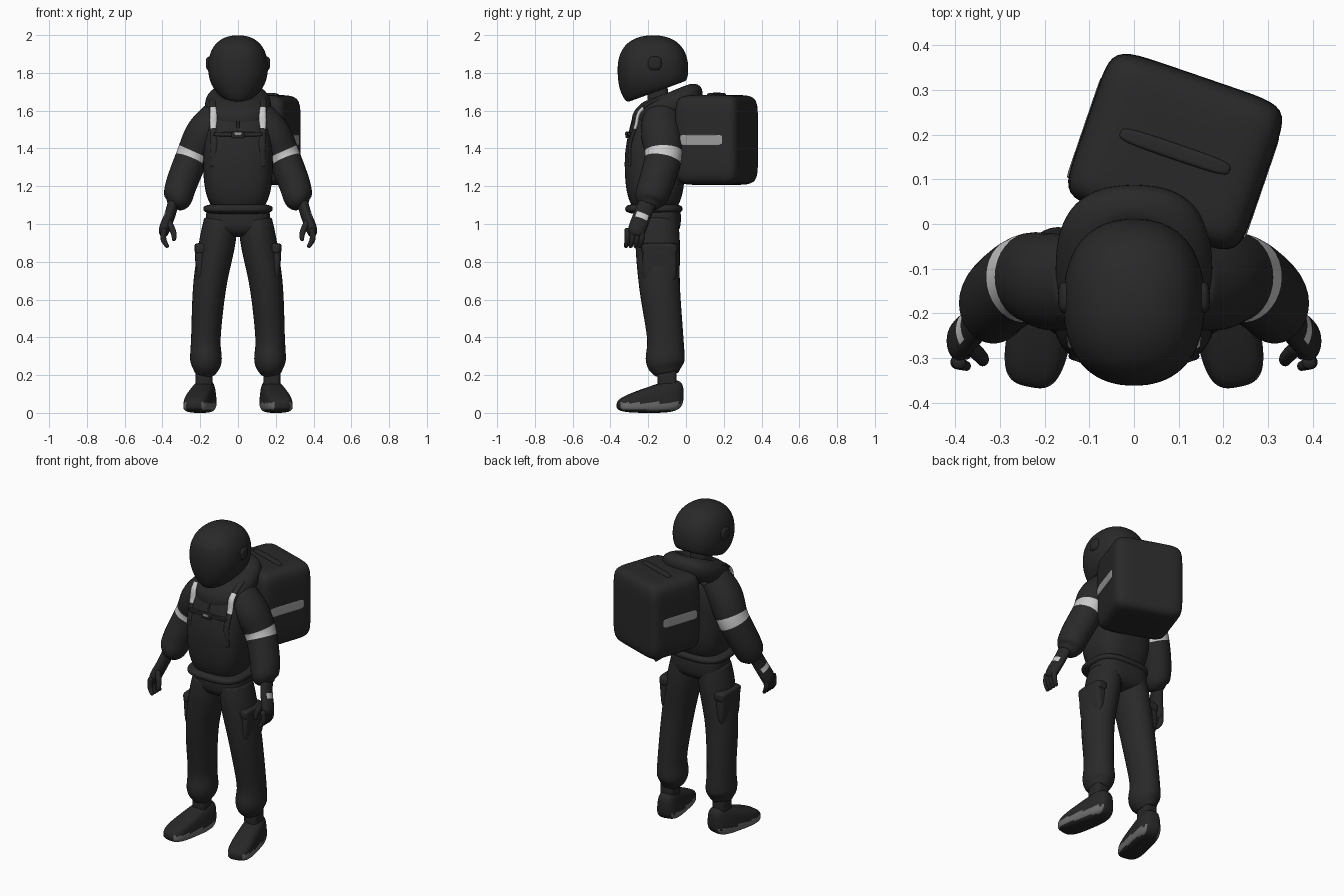
import bpy, bmesh
from math import cos, sin, pi, hypot
from mathutils import Vector, Matrix

cube = bpy.data.objects.get("Cube")
if cube:
    bpy.data.objects.remove(cube)


def material(name, value):
    m = bpy.data.materials.new(name)
    m.use_nodes = True
    colour = (value, value, value, 1)
    m.diffuse_color = colour
    m.node_tree.nodes["Principled BSDF"].inputs["Base Color"].default_value = colour
    return m


CLOTH = material("black cloth", .022)
SHELL = material("black shell", .02)
WHITE = material("reflective white", .6)
GREY = material("reflective grey", .33)
SOLE = material("sole grey", .15)


def finish(name, bm, materials, mirror):
    """Turn the bmesh into a smooth object, mirrored to both sides if asked."""
    bmesh.ops.recalc_face_normals(bm, faces=bm.faces)
    mesh = bpy.data.meshes.new(name)
    bm.to_mesh(mesh)
    bm.free()
    for m in materials:
        mesh.materials.append(m)
    for polygon in mesh.polygons:
        polygon.use_smooth = True
    part = bpy.data.objects.new(name, mesh)
    bpy.context.collection.objects.link(part)
    smooth = part.modifiers.new("smooth", "SUBSURF")
    smooth.levels = smooth.render_levels = 1
    if mirror:
        part.modifiers.new("mirror", "MIRROR").use_mirror_merge = False


def blob(name, centre, half_size, squareness=2, shape=None, materials=(CLOTH,),
         paint=None, mirror=False, turn=Matrix()):
    """Rounded solid: a sphere at squareness two, nearly a box at eight."""
    bm = bmesh.new()
    bmesh.ops.create_cube(bm, size=2)
    bmesh.ops.subdivide_edges(bm, edges=bm.edges[:], cuts=9, use_grid_fill=True)
    for v in bm.verts:
        v.co /= sum(abs(c) ** squareness for c in v.co) ** (1 / squareness)
        if shape:
            shape(v.co)
        v.co *= Vector(half_size)
    bm.normal_update()
    for f in bm.faces:
        if paint and paint(f.calc_center_median(), f.normal):
            f.material_index = 1
    bm.transform(Matrix.Translation(centre) @ turn)
    finish(name, bm, materials, mirror)


def limb(name, rings, depth=1, materials=(CLOTH,), paint=None, mirror=True, sides=16, steps=6):
    """Tube through (x, y, z, radius) rings, rounded between them and square to its path."""
    points = [Vector(r) for r in rings]
    points = [points[0] * 2 - points[1], *points, points[-1] * 2 - points[-2]]
    path = []
    for a, b, c, d in zip(points, points[1:], points[2:], points[3:]):
        for i in range(steps):
            t = i / steps
            path.append(b + ((c - a) * t + (a * 2 - b * 5 + c * 4 - d) * t ** 2
                             + (b * 3 - a - c * 3 + d) * t ** 3) / 2)
    path.append(points[-2])
    bm = bmesh.new()
    loops = []
    for i, p in enumerate(path):
        along = (path[min(i + 1, len(path) - 1)] - path[max(i - 1, 0)]).xyz.normalized()
        across = (Vector((1, 0, 0)) - along * along.x).normalized()
        forward = along.cross(across) * depth
        angles = [2 * pi * k / sides for k in range(sides)]
        loops.append([bm.verts.new(p.xyz + (across * cos(a) + forward * sin(a)) * p.w) for a in angles])
    for i, (low, high) in enumerate(zip(loops, loops[1:])):
        for k in range(sides):
            j = (k + 1) % sides
            face = bm.faces.new((low[k], low[j], high[j], high[k]))
            if paint and paint((i + .5) / steps, cos((k + .5) * 2 * pi / sides)):
                face.material_index = 1
    bm.faces.new(loops[0])
    bm.faces.new(loops[-1])
    finish(name, bm, materials, mirror)


# Helmet with a narrow chin and sloping lower edge, visor, ear discs and neck
def helmet_shape(p):
    if p.z < 0:
        p.x *= 1 - p.z ** 2 / 2
        p.y -= p.z ** 2 / 9
        p.z = max(p.z * 1.2, p.y * .38 - .7)


blob("helmet", (0, -.175, 1.82), (.16, .188, .18), 2.3, helmet_shape, (CLOTH, SHELL),
     lambda c, n: n.y < -.6 and abs(c.z) < .1)
blob("ear_disc", (.15, -.165, 1.85), (.02, .036, .036), 3, materials=(SHELL,), mirror=True)
blob("neck", (0, -.15, 1.65), (.055, .055, .12), 4)


# Jacket body, hem, zipper and hollow hood
def jacket_shape(p):
    rise = max(p.z, 0)
    p.xy *= 1 - rise ** 2 / 5
    p.y += rise * .15


def hood_shape(p):
    if p.z > 0:
        p.z -= max(.6 - hypot(p.x, p.y), 0) * 2
    p.z += p.y * .8


blob("jacket", (0, -.165, 1.35), (.185, .16, .31), 3, jacket_shape)
blob("jacket_hem", (0, -.17, 1.08), (.184, .152, .03), 3)
blob("hood", (0, -.1, 1.62), (.176, .188, .09), 2.5, hood_shape)
blob("zipper", (0, -.28, 1.54), (.007, .01, .06), 6, materials=(SHELL,), turn=Matrix.Rotation(-.25, 4, "X"))

# Sleeves with a reflective band
limb("sleeve", [(.1, -.13, 1.58, .09), (.18, -.13, 1.48, .1), (.24, -.12, 1.36, .09),
                (.3, -.16, 1.21, .085), (.32, -.19, 1.13, .075), (.34, -.2, 1.09, .04)],
     1.12, (CLOTH, WHITE), lambda t, side: abs(t - 2) < .2)

# Gloves: palm with a reflective mark, four fingers and a thumb
limb("palm", [(.34, -.2, 1.12, .03), (.36, -.23, 1.05, .03), (.39, -.26, .97, .03), (.39, -.27, .94, .02)],
     1.6, (SHELL, WHITE), lambda t, side: 1 < t < 1.4 and side > .6)
for i in range(4):
    y = -.235 - i * .025
    limb("finger", [(.39, y, .98, .017), (.395, y, .92, .017), (.37, y - .01, .875, .011)],
         materials=(SHELL,), sides=8, steps=4)
limb("thumb", [(.37, -.27, 1.02, .02), (.34, -.3, .95, .017), (.34, -.31, .91, .01)],
     materials=(SHELL,), sides=8, steps=4)

# Trousers with cargo pockets
blob("hips", (0, -.145, 1.03), (.17, .118, .1), 3)
limb("trouser_leg", [(.09, -.15, 1.03, .09), (.11, -.15, .9, .098), (.15, -.14, .67, .09),
                     (.17, -.11, .4, .08), (.17, -.11, .27, .085), (.18, -.1, .2, .05)], 1.23)
lean = Matrix.Rotation(.08, 4, "Y")
blob("cargo_pocket", (.19, -.14, .79), (.035, .09, .1), 5, mirror=True, turn=lean)
blob("pocket_flap", (.19, -.14, .87), (.04, .095, .03), 5, mirror=True, turn=lean)


# Shoes turned slightly outwards, low at the toe and narrow at the ankle
def shoe_shape(p):
    p.z = (p.z + 1) * (.7 + p.y * .3)
    p.x *= 1 - p.z * .15


blob("ankle", (.18, -.1, .18), (.045, .05, .08), 4, materials=(SHELL,), mirror=True)
blob("shoe", (.2, -.19, 0), (.078, .178, .1), 3.5, shoe_shape, (SHELL, SOLE),
     lambda c, n: .015 < c.z < .055 and abs(n.x) > .4, True, Matrix.Rotation(.2, 4, "Z"))

# Delivery pack worn askew, with side stripes and a top handle
askew = Matrix.Rotation(-.33, 4, "Z")
pack = Vector((.092, .162, 1.445))
blob("pack", pack, (.21, .178, .238), 9, turn=askew)
for side in (-1, 1):
    blob("pack_stripe", pack + askew @ Vector((side * .207, -.015, 0)), (.005, .118, .028), 9,
         materials=(GREY,), turn=askew)
blob("pack_handle", pack + Vector((0, 0, .235)), (.13, .018, .015), 4, turn=askew)

# Shoulder straps with reflective patches, and a chest strap with buckle
limb("shoulder_strap", [(.13, -.295, 1.3, .018), (.125, -.295, 1.42, .02), (.13, -.265, 1.52, .02),
                        (.13, -.24, 1.6, .02), (.13, -.13, 1.66, .02), (.12, .01, 1.58, .02)],
     .5, (CLOTH, WHITE), lambda t, side: 1.8 < t < 3.1)
blob("chest_strap", (0, -.3, 1.475), (.13, .012, .011), 6)
blob("buckle", (0, -.308, 1.472), (.035, .012, .018), 6, materials=(SHELL,))
blob("buckle_plate", (0, -.32, 1.478), (.018, .003, .007), 8, materials=(GREY,))
